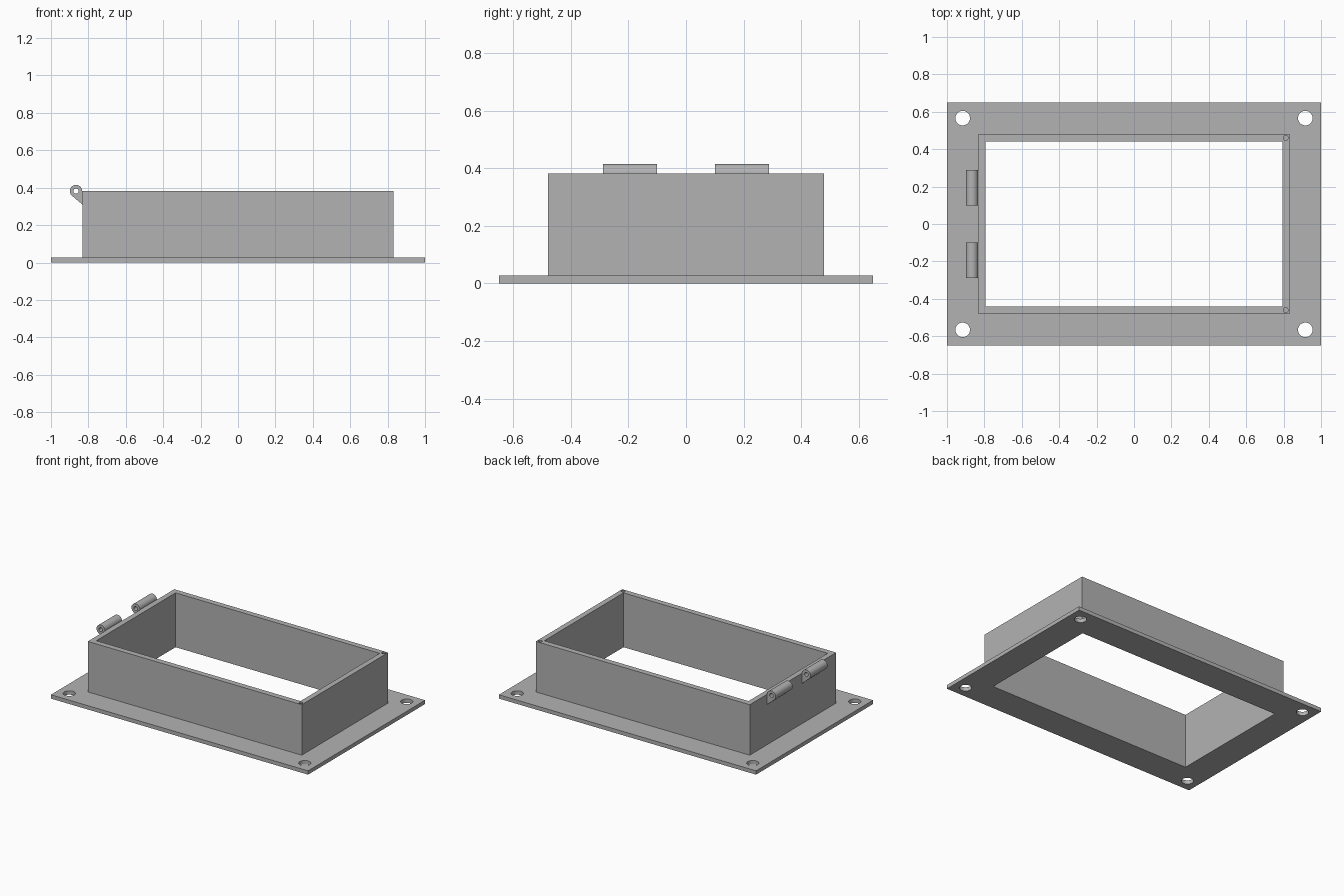
import bpy
import bmesh
from math import cos, sin, acos, atan2, hypot, pi, radians
from mathutils import Matrix

if "Cube" in bpy.data.objects:
    bpy.data.objects.remove(bpy.data.objects["Cube"], do_unlink=True)

# Single painted metal colour
metal = bpy.data.materials.new("grey_metal")
metal.use_nodes = True
GREY = (0.45, 0.45, 0.45, 1)
metal.diffuse_color = GREY
metal.node_tree.nodes["Principled BSDF"].inputs["Base Color"].default_value = GREY

# Main dimensions
PLATE_T, TOP = 0.027, 0.382
OUTER_X, OUTER_Y = 0.832, 0.48
INNER_X, INNER_Y = 0.794, 0.44


def rect(x, y):
    return [(-x, -y), (x, -y), (x, y), (-x, y)]


def arc(cx, cy, r, start=0, end=2 * pi, n=32):
    closed = abs(end - start - 2 * pi) < 1e-6
    steps = n if closed else n - 1
    return [(cx + r * cos(start + (end - start) * i / steps),
             cy + r * sin(start + (end - start) * i / steps)) for i in range(n)]


def prism(name, loops, low, high, turn=Matrix.Identity(4)):
    """Extrude an outline with holes from low to high, then turn it."""
    curve = bpy.data.curves.new(name, "CURVE")
    curve.dimensions, curve.fill_mode = "2D", "BOTH"
    curve.extrude = (high - low) / 2
    for pts in loops:
        spline = curve.splines.new("POLY")
        spline.points.add(len(pts) - 1)
        for p, (x, y) in zip(spline.points, pts):
            p.co = (x, y, 0, 1)
        spline.use_cyclic_u = True
    temp = bpy.data.objects.new(name + "_outline", curve)
    bpy.context.collection.objects.link(temp)
    deps = bpy.context.evaluated_depsgraph_get()
    mesh = bpy.data.meshes.new_from_object(temp.evaluated_get(deps))
    bpy.data.objects.remove(temp, do_unlink=True)
    bpy.data.curves.remove(curve)

    bm = bmesh.new()
    bm.from_mesh(mesh)
    bmesh.ops.remove_doubles(bm, verts=bm.verts, dist=1e-5)
    bmesh.ops.recalc_face_normals(bm, faces=bm.faces)
    bm.transform(turn @ Matrix.Translation((0, 0, (low + high) / 2)))
    bm.to_mesh(mesh)
    bm.free()
    mesh.name = name
    mesh.materials.clear()
    mesh.materials.append(metal)
    obj = bpy.data.objects.new(name, mesh)
    bpy.context.collection.objects.link(obj)
    return obj


def smooth(obj):
    bpy.ops.object.select_all(action="DESELECT")
    obj.select_set(True)
    bpy.context.view_layer.objects.active = obj
    bpy.ops.object.shade_smooth_by_angle(angle=radians(30))


def cut(obj, cutter):
    mod = obj.modifiers.new("cut", "BOOLEAN")
    mod.operation, mod.solver, mod.object = "DIFFERENCE", "EXACT", cutter
    bpy.context.view_layer.objects.active = obj
    bpy.ops.object.modifier_apply(modifier=mod.name)
    bpy.data.objects.remove(cutter, do_unlink=True)


# Mounting flange with its opening and four bolt holes
bolt_holes = [arc(sx * 0.916, sy * 0.566, 0.039) for sx in (-1, 1) for sy in (-1, 1)]
flange = prism("mounting_flange",
               [rect(1, 0.65), rect(INNER_X, INNER_Y)] + bolt_holes, 0, PLATE_T)
smooth(flange)

# Upright collar with two blind screw holes in the rim
collar = prism("collar_walls", [rect(OUTER_X, OUTER_Y), rect(INNER_X, INNER_Y)],
               PLATE_T, TOP)
for side in (-1, 1):
    cut(collar, prism("screw_hole_cutter", [arc(0.811, side * 0.46, 0.013, n=24)],
                      TOP - 0.12, TOP + 0.05))
smooth(collar)

# Hinge knuckles: round eye with a tapered root meeting the wall
cx, cz, r = -0.866, TOP, 0.033
root = (-OUTER_X, 0.31)
dx, dz = root[0] - cx, root[1] - cz
tangent = 2 * pi + atan2(dz, dx) - acos(r / hypot(dx, dz))
eye = arc(cx, cz, r, 0, tangent) + [root, (-OUTER_X, cz)]
upright = Matrix.Rotation(pi / 2, 4, "X")
for name, low, high in (("front_hinge_knuckle", 0.1, 0.288),
                        ("back_hinge_knuckle", -0.288, -0.1)):
    smooth(prism(name, [eye, arc(cx, cz, 0.014, n=24)], low, high, upright))
